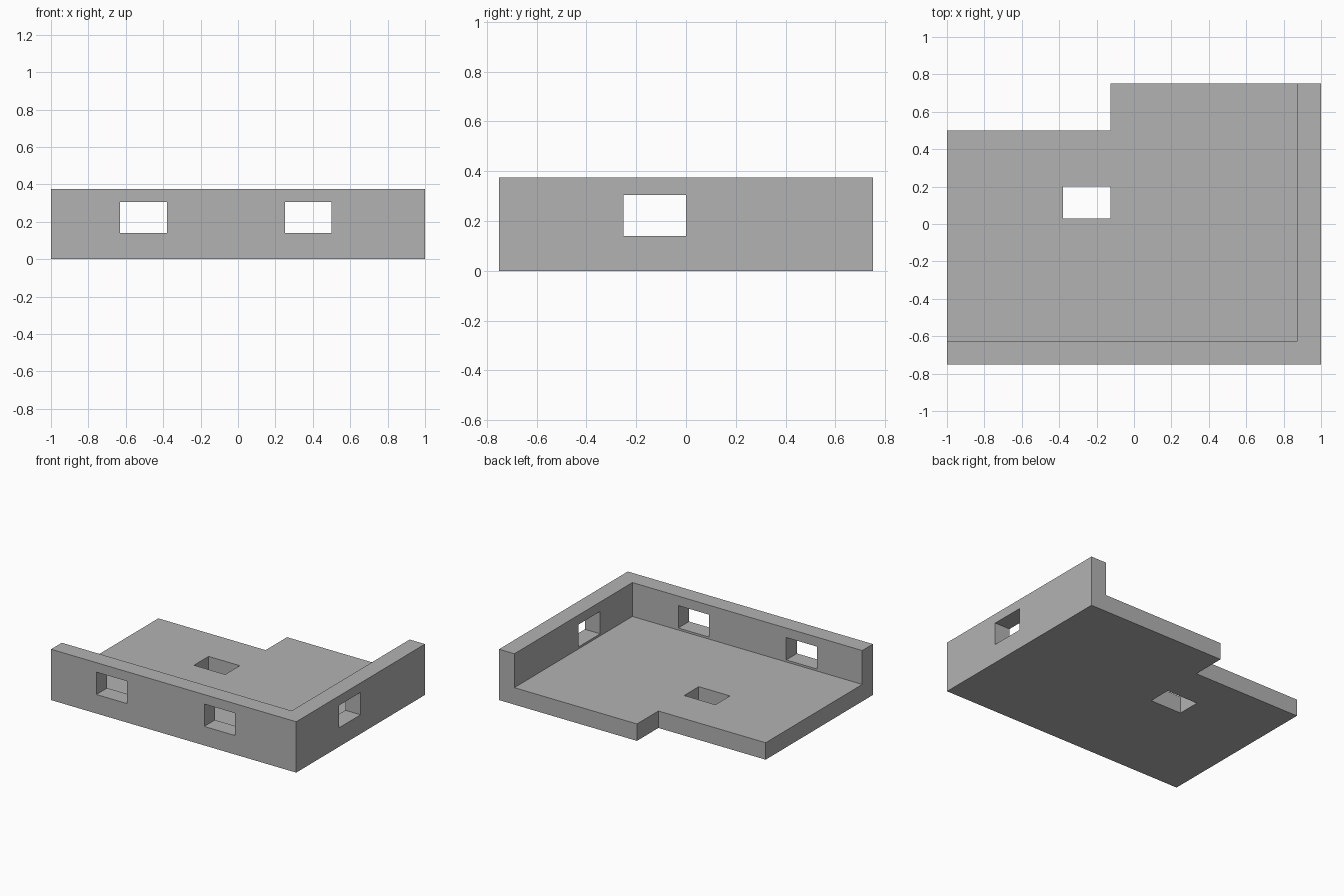
import bpy
import bmesh

if "Cube" in bpy.data.objects:
    bpy.data.objects.remove(bpy.data.objects["Cube"], do_unlink=True)

FLOOR_Z, WALL_Z = 0.125, 0.375
INNER_X, INNER_Y = 0.875, -0.625
SILL, HEAD = 0.14, 0.305

grey = bpy.data.materials.new("plain grey")
grey.use_nodes = True
colour = (0.45, 0.45, 0.45, 1)
grey.diffuse_color = colour
grey.node_tree.nodes["Principled BSDF"].inputs["Base Color"].default_value = colour


def prism(name, outline, bottom, top):
    """Extrude a counter-clockwise plan outline between two heights."""
    bm = bmesh.new()
    face = bm.faces.new([bm.verts.new((x, y, bottom)) for x, y in outline])
    grown = bmesh.ops.extrude_face_region(bm, geom=[face])
    verts = [v for v in grown["geom"] if isinstance(v, bmesh.types.BMVert)]
    bmesh.ops.translate(bm, verts=verts, vec=(0, 0, top - bottom))
    bmesh.ops.recalc_face_normals(bm, faces=bm.faces)
    mesh = bpy.data.meshes.new(name)
    bm.to_mesh(mesh)
    bm.free()
    mesh.materials.append(grey)
    obj = bpy.data.objects.new(name, mesh)
    bpy.context.collection.objects.link(obj)
    return obj


def box(name, x0, x1, y0, y1, z0, z1):
    return prism(name, [(x0, y0), (x1, y0), (x1, y1), (x0, y1)], z0, z1)


def combine(target, other, operation):
    """Apply a boolean and discard the second solid."""
    mod = target.modifiers.new(operation.lower(), "BOOLEAN")
    mod.operation, mod.solver, mod.object = operation, "EXACT", other
    bpy.context.view_layer.objects.active = target
    bpy.ops.object.modifier_apply(modifier=mod.name)
    bpy.data.objects.remove(other, do_unlink=True)


# Floor slab with a stepped back edge
floor = prism("floor_and_walls",
              [(-1, -0.75), (1, -0.75), (1, 0.75), (-0.125, 0.75),
               (-0.125, 0.5), (-1, 0.5)], 0, FLOOR_Z)

# Corner wall along the front and left sides
walls = prism("corner_wall",
              [(-1, -0.75), (1, -0.75), (1, 0.75), (INNER_X, 0.75),
               (INNER_X, INNER_Y), (-1, INNER_Y)], 0, WALL_Z)
combine(floor, walls, "UNION")

# Two front windows, one side window and the floor opening
for x in (-0.63, 0.25):
    combine(floor, box("front_window", x, x + 0.25, -0.9, -0.5, SILL, HEAD), "DIFFERENCE")
combine(floor, box("side_window", 0.75, 1.1, -0.25, 0, SILL, HEAD), "DIFFERENCE")
combine(floor, box("floor_opening", -0.38, -0.125, 0.03, 0.2, -0.1, 0.3), "DIFFERENCE")
